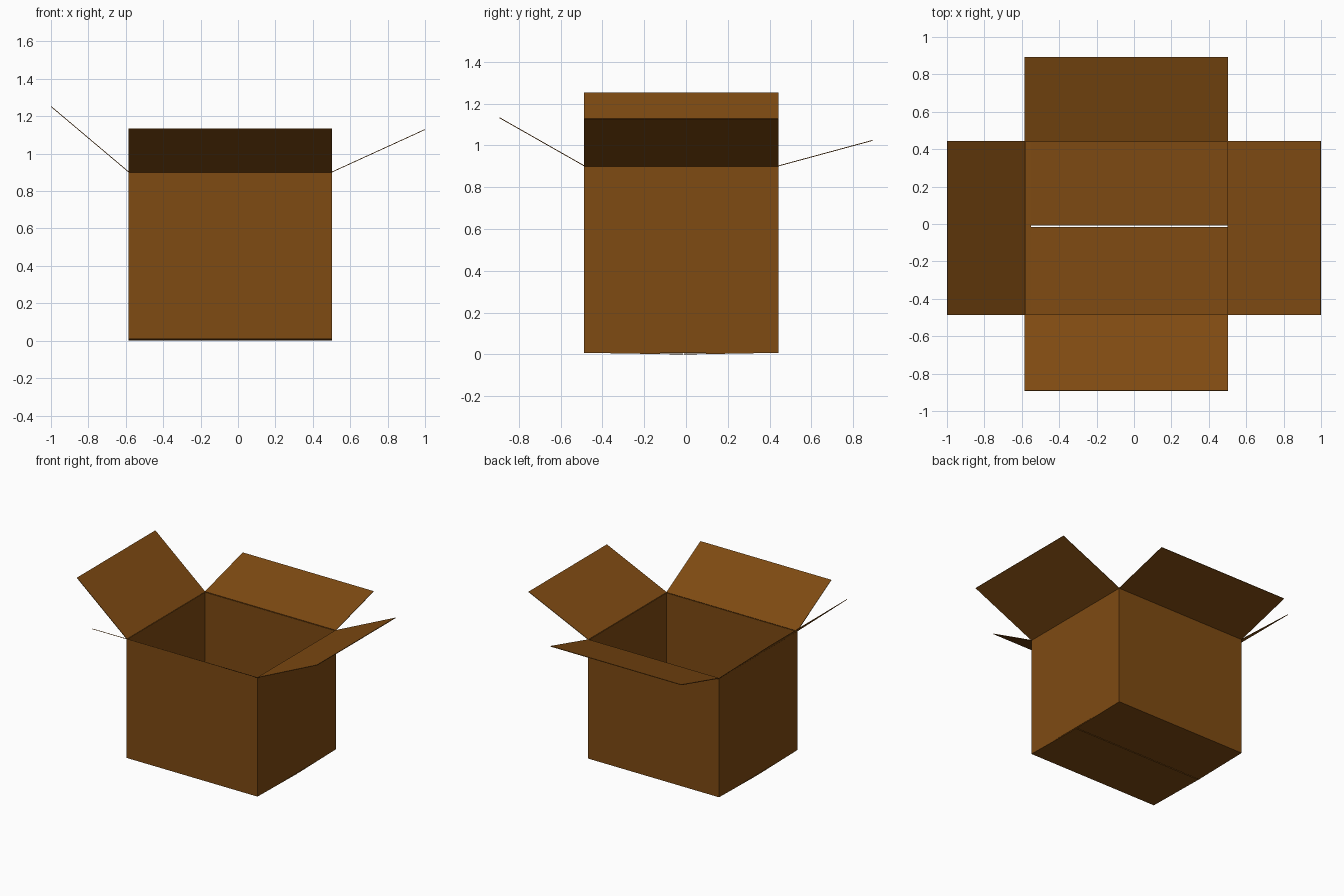
import bpy
from mathutils import Vector

if "Cube" in bpy.data.objects:
    bpy.data.objects.remove(bpy.data.objects["Cube"], do_unlink=True)

# Cardboard colour
CARD = (0.21, 0.069, 0.006, 1.0)
card = bpy.data.materials.new("brown cardboard")
card.use_nodes = True
card.diffuse_color = CARD
bsdf = next(n for n in card.node_tree.nodes if n.type == "BSDF_PRINCIPLED")
bsdf.inputs["Base Color"].default_value = CARD
bsdf.inputs["Roughness"].default_value = 0.9

THICK = 0.004
X0, X1, Y0, Y1 = -0.585, 0.503, -0.487, 0.443   # box footprint
BASE, RIM = 0.008, 0.9                          # fold heights
SEAM = -0.012                                   # meeting line of the floor


def sheet(name, start, end, shift, inward):
    """Thin panel: the edge start-end swept by shift, thickened toward inward."""
    a, b, s = Vector(start), Vector(end), Vector(shift)
    corners = [a, b, b + s, a + s]
    normal = (b - a).cross(s).normalized()
    if normal.dot(Vector(inward)) > 0:          # faces point away from inward
        corners.reverse()
    mesh = bpy.data.meshes.new(name)
    mesh.from_pydata(corners, [], [(0, 1, 2, 3)])
    mesh.materials.append(card)
    obj = bpy.data.objects.new(name, mesh)
    bpy.context.collection.objects.link(obj)
    solid = obj.modifiers.new("thickness", "SOLIDIFY")
    solid.thickness = THICK
    solid.offset = -1
    return obj


# Four walls, each with an open flap: side, rim edge, inward direction, flap reach
sides = [
    ("left", (X1, Y0), (X1, Y1), (-1, 0, 0), (0.497, 0, 0.227)),
    ("right", (X0, Y0), (X0, Y1), (1, 0, 0), (-0.415, 0, 0.35)),
    ("front", (X0, Y0), (X1, Y0), (0, 1, 0), (0, -0.405, 0.23)),
    ("back", (X0, Y1), (X1, Y1), (0, -1, 0), (0, 0.45, 0.122)),
]
for side, a, b, inward, reach in sides:
    sheet(side + "_wall", (*a, BASE), (*b, BASE), (0, 0, RIM - BASE), inward)
    sheet(side + "_flap", (*a, RIM), (*b, RIM), reach, (0, 0, 1))

# Two floor halves sagging slightly to a narrow seam
for name, y, gap in (("front_floor", Y0, -0.003), ("back_floor", Y1, 0.003)):
    sheet(name, (X0, y, BASE), (X1, y, BASE),
          (0, SEAM + gap - y, -BASE), (0, 0, 1))

# Narrow tuck strip closing one end of the seam
sheet("floor_tuck", (X0, Y0, BASE), (X0, Y1, BASE), (0.033, 0, 0), (0, 0, 1))
